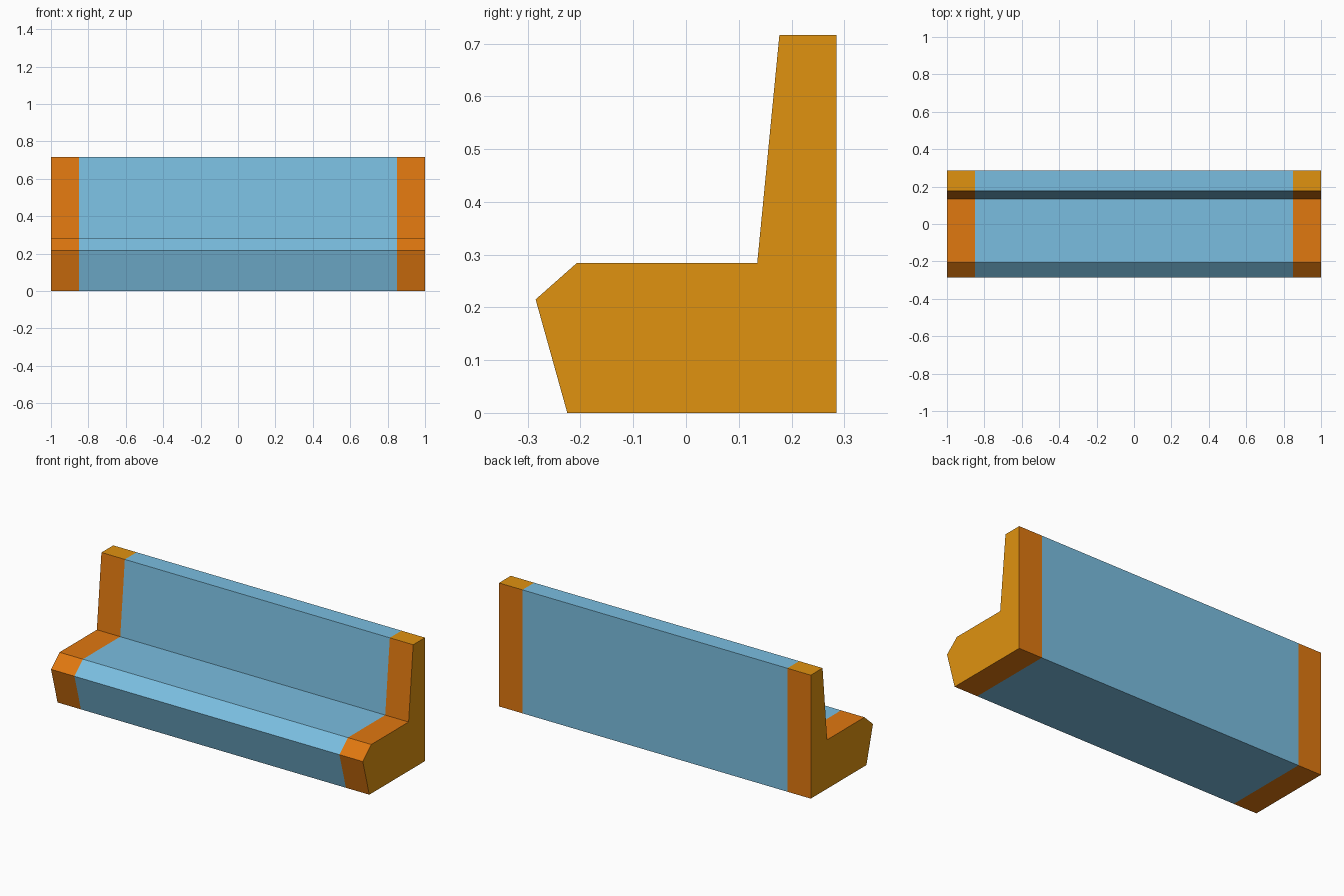
import bpy, bmesh

if "Cube" in bpy.data.objects:
    bpy.data.objects.remove(bpy.data.objects["Cube"])


def material(name, rgb):
    m = bpy.data.materials.new(name)
    m.diffuse_color = (*rgb, 1)
    m.use_nodes = True
    m.node_tree.nodes["Principled BSDF"].inputs["Base Color"].default_value = m.diffuse_color
    return m


materials = [
    material("blue", (0.195, 0.515, 0.745)),
    material("orange", (0.745, 0.188, 0.005)),
    material("amber", (0.745, 0.287, 0.005)),
]
BLUE, ORANGE, AMBER = range(3)

# Bench side profile (y, z), counter-clockwise seen from the right
profile = [(-0.225, 0), (0.285, 0), (0.285, 0.716), (0.177, 0.716),
           (0.135, 0.284), (-0.207, 0.284), (-0.285, 0.215)]
stations = [-1, -0.85, 0.85, 1]  # end bands and middle upholstery

bm = bmesh.new()
rings = [[bm.verts.new((x, y, z)) for y, z in profile] for x in stations]
n = len(profile)

# Skin between the stations
for a, b in zip(rings, rings[1:]):
    for i in range(n):
        j = (i + 1) % n
        bm.faces.new((a[i], a[j], b[j], b[i]))

# Flat end caps
bm.faces.new(rings[0])
bm.faces.new(rings[-1])
bmesh.ops.recalc_face_normals(bm, faces=bm.faces)

# Middle blue, bands orange, end caps and backrest tops of the bands amber
for f in bm.faces:
    c = f.calc_center_median()
    if abs(c.x) < 0.5:
        f.material_index = BLUE
    elif abs(f.normal.x) > 0.9 or c.z > 0.7:
        f.material_index = AMBER
    else:
        f.material_index = ORANGE

mesh = bpy.data.meshes.new("bench_seat")
bm.to_mesh(mesh)
bm.free()
for m in materials:
    mesh.materials.append(m)
bpy.context.collection.objects.link(bpy.data.objects.new("bench_seat", mesh))
